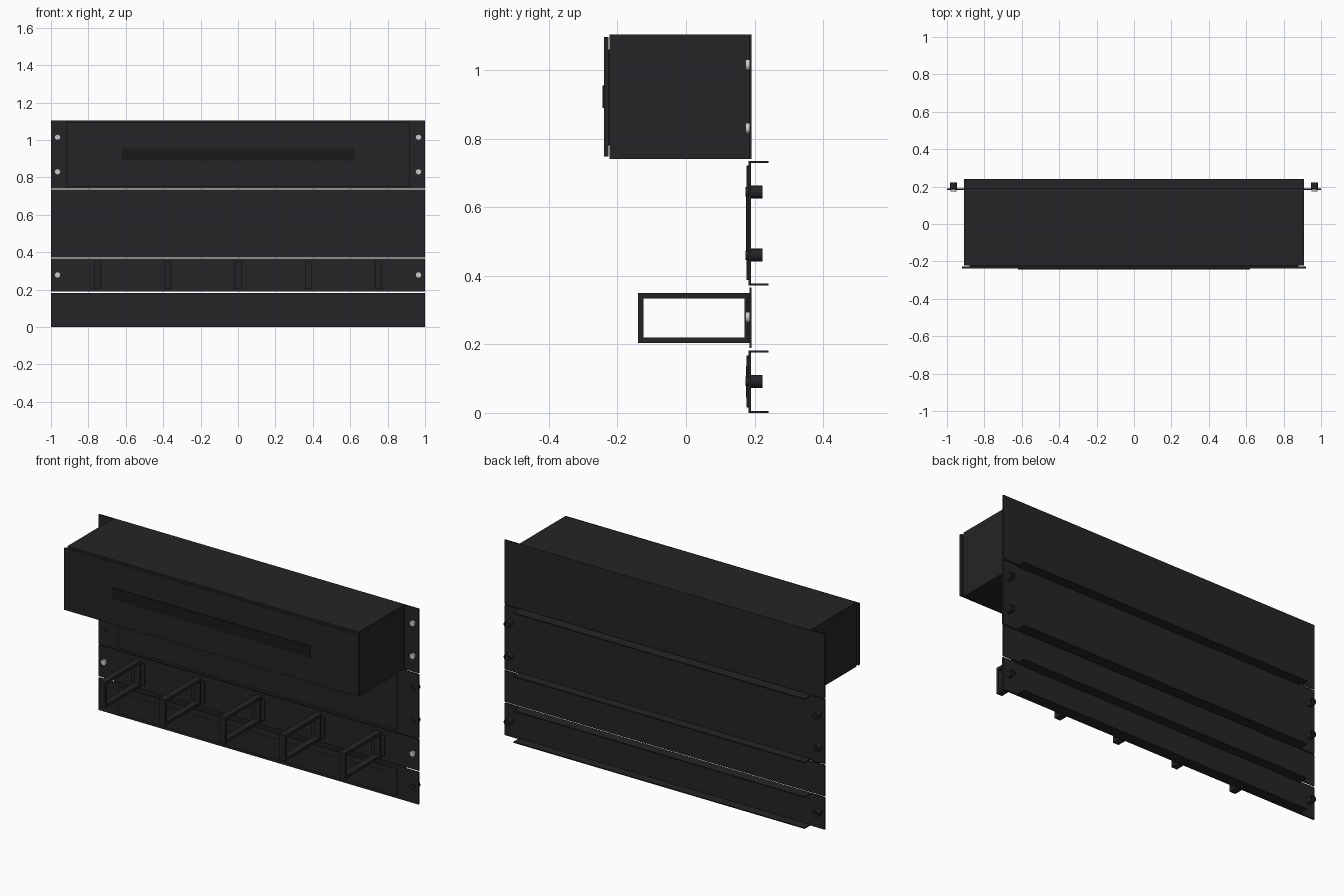
import bpy, bmesh, math
from mathutils import Matrix

if "Cube" in bpy.data.objects:
    bpy.data.objects.remove(bpy.data.objects["Cube"])


def material(name, rgb):
    m = bpy.data.materials.new(name)
    m.diffuse_color = (*rgb, 1)
    m.use_nodes = True
    m.node_tree.nodes["Principled BSDF"].inputs["Base Color"].default_value = m.diffuse_color
    return m


BLACK = material("black_metal", (0.018, 0.018, 0.02))
DARK = material("dark_grip", (0.010, 0.010, 0.011))
STEEL = material("light_steel", (0.55, 0.55, 0.55))


def finish(name, bm, mat):
    bmesh.ops.recalc_face_normals(bm, faces=bm.faces)
    me = bpy.data.meshes.new(name)
    bm.to_mesh(me)
    bm.free()
    me.materials.append(mat)
    ob = bpy.data.objects.new(name, me)
    bpy.context.collection.objects.link(ob)
    return ob


def box(name, x, y, z, mat=BLACK):
    """Box from (min, max) pairs."""
    bm = bmesh.new()
    bmesh.ops.create_cube(bm, size=1)
    for v in bm.verts:
        for i, (a, b) in enumerate((x, y, z)):
            v.co[i] = a if v.co[i] < 0 else b
    return finish(name, bm, mat)


def pin(name, x, z, y0, y1, radius, mat, sides=24):
    """Short cylinder along y."""
    bm = bmesh.new()
    bmesh.ops.create_cone(bm, cap_ends=True, segments=sides, radius1=radius,
                          radius2=radius, depth=y1 - y0,
                          matrix=Matrix.Translation((x, (y0 + y1) / 2, z))
                          @ Matrix.Rotation(math.pi / 2, 4, 'X'))
    return finish(name, bm, mat)


def socket(name, x, z, y0, y1, radius):
    """Snap fastener with a hollow rear end."""
    bm = bmesh.new()
    rings = []
    for r, y in ((radius, y0), (radius, y1), (radius * 0.55, y1), (radius * 0.55, y0 + 0.008)):
        rings.append([bm.verts.new((x + r * math.cos(a), y, z + r * math.sin(a)))
                      for a in (math.tau * i / 16 for i in range(16))])
    for a, b in zip(rings, rings[1:]):
        for i in range(16):
            bm.faces.new((a[i], a[i - 1], b[i - 1], b[i]))
    bm.faces.new(rings[0])
    bm.faces.new(rings[-1])
    return finish(name, bm, BLACK)


def ring(name, x, w, y, z, t):
    """Rectangular cable ring, bar thickness t."""
    bm = bmesh.new()
    loops = []
    for px, d in ((x - w, 0), (x + w, 0), (x + w, t), (x - w, t)):
        loops.append([bm.verts.new((px, py, pz)) for py, pz in (
            (y[0] + d, z[0] + d), (y[1] - d, z[0] + d),
            (y[1] - d, z[1] - d), (y[0] + d, z[1] - d))])
    for k in range(4):
        a, b = loops[k], loops[(k + 1) % 4]
        for i in range(4):
            bm.faces.new((a[i - 1], a[i], b[i], b[i - 1]))
    return finish(name, bm, BLACK)


def screws(name, heights):
    for s in (-1, 1):
        for z in heights:
            pin(name, s * 0.965, z, 0.174, 0.186, 0.016, STEEL)


def blank_panel(name, z0, z1, heights):
    # face plate, raised front, shallow inner pad
    box(name + "_plate", (-1, 1), (0.182, 0.19), (z0, z1))
    box(name + "_raised_front", (-0.87, 0.87), (0.176, 0.183), (z0 + 0.016, z1 - 0.014))
    h = (z1 - z0) * 0.25
    box(name + "_inner_pad", (-0.8, 0.8), (0.1745, 0.177), (z0 + h, z1 - h))
    # rear stiffening flanges
    box(name + "_lower_flange", (-0.91, 0.91), (0.185, 0.241), (z0, z0 + 0.006))
    box(name + "_upper_flange", (-0.91, 0.91), (0.185, 0.241), (z1 - 0.006, z1))
    # snap fasteners
    for s in (-1, 1):
        for z in heights:
            pin(name + "_pin_head", s * 0.965, z, 0.174, 0.184, 0.014, BLACK)
            socket(name + "_fastener", s * 0.965, z, 0.188, 0.223, 0.019)


# top cable duct with cover
box("duct_back_plate", (-1, 1), (0.185, 0.191), (0.74, 1.104))
box("duct_body", (-0.91, 0.91), (-0.223, 0.186), (0.74, 1.104))
box("duct_cover", (-0.92, 0.92), (-0.239, -0.226), (0.748, 1.096))
box("cover_grip", (-0.62, 0.62), (-0.243, -0.238), (0.89, 0.955), DARK)
box("cover_mount", (-0.88, 0.88), (-0.227, -0.222), (0.78, 1.06))
screws("duct_screw", (0.83, 1.015))

# blank filler panels
blank_panel("tall_blank", 0.371, 0.735, (0.46, 0.645))
blank_panel("short_blank", 0.0, 0.182, (0.092,))

# cable ring panel
box("ring_panel_plate", (-1, 1), (0.185, 0.191), (0.189, 0.366))
screws("ring_panel_screw", (0.279,))
for i in range(-2, 3):
    box("ring_base", (i * 0.375 - 0.04, i * 0.375 + 0.04), (0.178, 0.186), (0.216, 0.336))
    ring("cable_ring", i * 0.375, 0.018, (-0.14, 0.186), (0.204, 0.35), 0.016)
